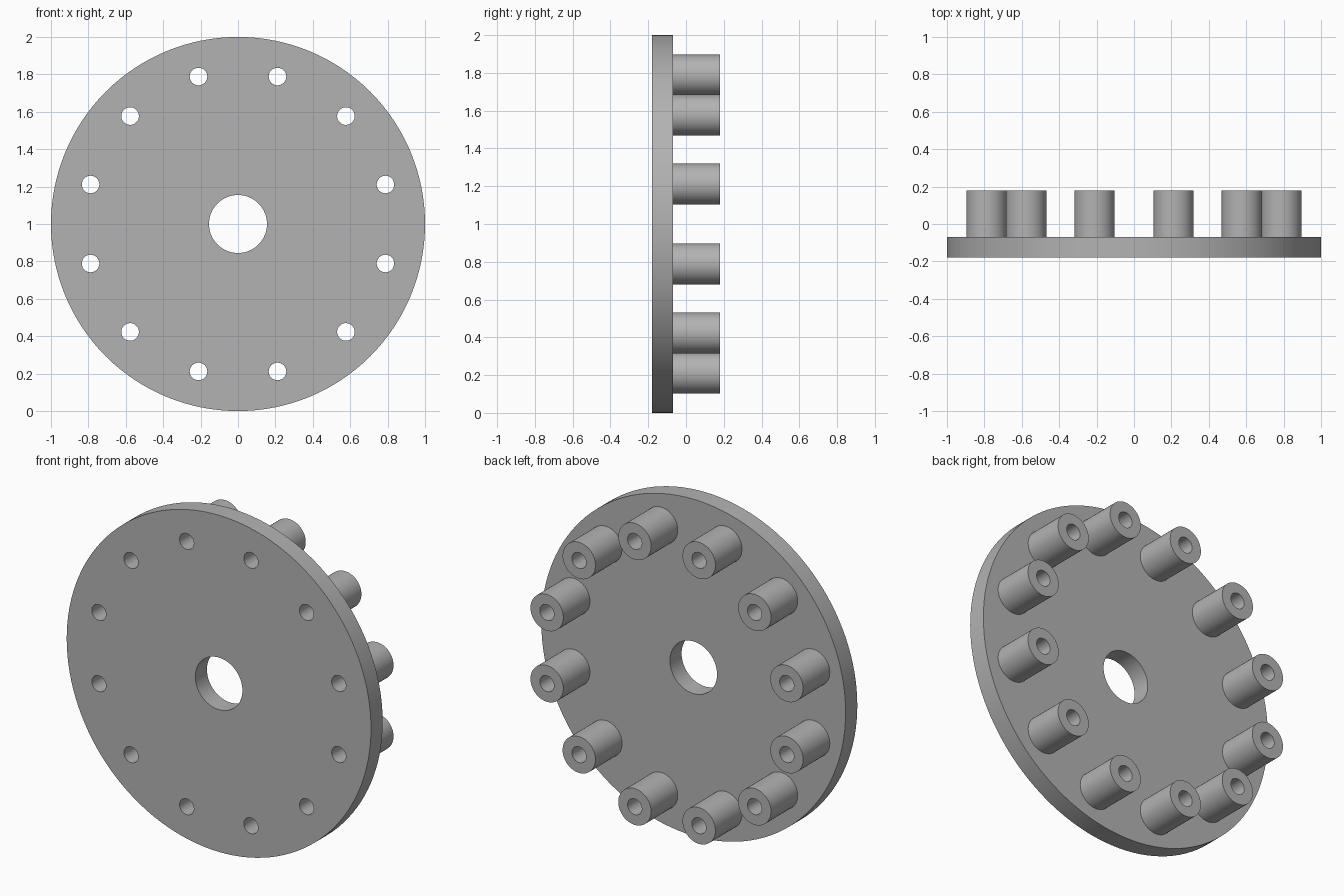
import bpy, bmesh
from math import sin, cos, pi, radians
from mathutils import Matrix

cube = bpy.data.objects.get("Cube")
if cube:
    bpy.data.objects.remove(cube, do_unlink=True)

PLATE_FRONT, PLATE_BACK, POST_END = -0.18, -0.07, 0.18
PITCH, BORE, POST = 0.816, 0.047, 0.108

grey = bpy.data.materials.new("plain grey")
grey.use_nodes = True
grey.diffuse_color = (0.45, 0.45, 0.45, 1)
grey.node_tree.nodes["Principled BSDF"].inputs["Base Color"].default_value = grey.diffuse_color


def extruded_outline(name, circles, y0, y1):
    """Fill nested circles (x, z, radius, sides) and extrude them from y0 to y1."""
    curve = bpy.data.curves.new(name, "CURVE")
    curve.dimensions = "2D"
    curve.fill_mode = "BOTH"
    curve.extrude = (y1 - y0) / 2
    for cx, cz, radius, sides in circles:
        ring = curve.splines.new("POLY")
        ring.points.add(sides - 1)
        ring.use_cyclic_u = True
        for i, point in enumerate(ring.points):
            a = 2 * pi * i / sides
            point.co = (cx + radius * cos(a), cz + radius * sin(a), 0, 1)
    temp = bpy.data.objects.new(name + "_outline", curve)
    bpy.context.collection.objects.link(temp)
    bpy.context.view_layer.update()
    evaluated = temp.evaluated_get(bpy.context.evaluated_depsgraph_get())
    mesh = bpy.data.meshes.new_from_object(evaluated)
    bpy.data.objects.remove(temp, do_unlink=True)

    # Weld caps to walls and turn the outline to face the front
    bm = bmesh.new()
    bm.from_mesh(mesh)
    bmesh.ops.remove_doubles(bm, verts=bm.verts, dist=1e-4)
    bm.transform(Matrix.Translation((0, (y0 + y1) / 2, 1)) @ Matrix.Rotation(pi / 2, 4, "X"))
    bmesh.ops.recalc_face_normals(bm, faces=bm.faces)
    bm.to_mesh(mesh)
    bm.free()

    mesh.name = name
    mesh.materials.clear()
    mesh.materials.append(grey)
    obj = bpy.data.objects.new(name, mesh)
    bpy.context.collection.objects.link(obj)
    bpy.ops.object.select_all(action="DESELECT")
    obj.select_set(True)
    bpy.context.view_layer.objects.active = obj
    bpy.ops.object.shade_smooth_by_angle(angle=radians(35))
    return obj


centres = [(PITCH * cos(a), PITCH * sin(a))
           for a in (radians(15 + 30 * i) for i in range(12))]

# Round plate with a central opening and a ring of bolt holes
holes = [(x, z, BORE, 32) for x, z in centres]
extruded_outline("round_plate", [(0, 0, 1, 128), (0, 0, 0.155, 64)] + holes,
                 PLATE_FRONT, PLATE_BACK)

# Hollow posts standing on the back of the plate
for n, (x, z) in enumerate(centres, 1):
    extruded_outline(f"hollow_post_{n}", [(x, z, POST, 48), (x, z, BORE, 32)],
                     PLATE_BACK, POST_END)
